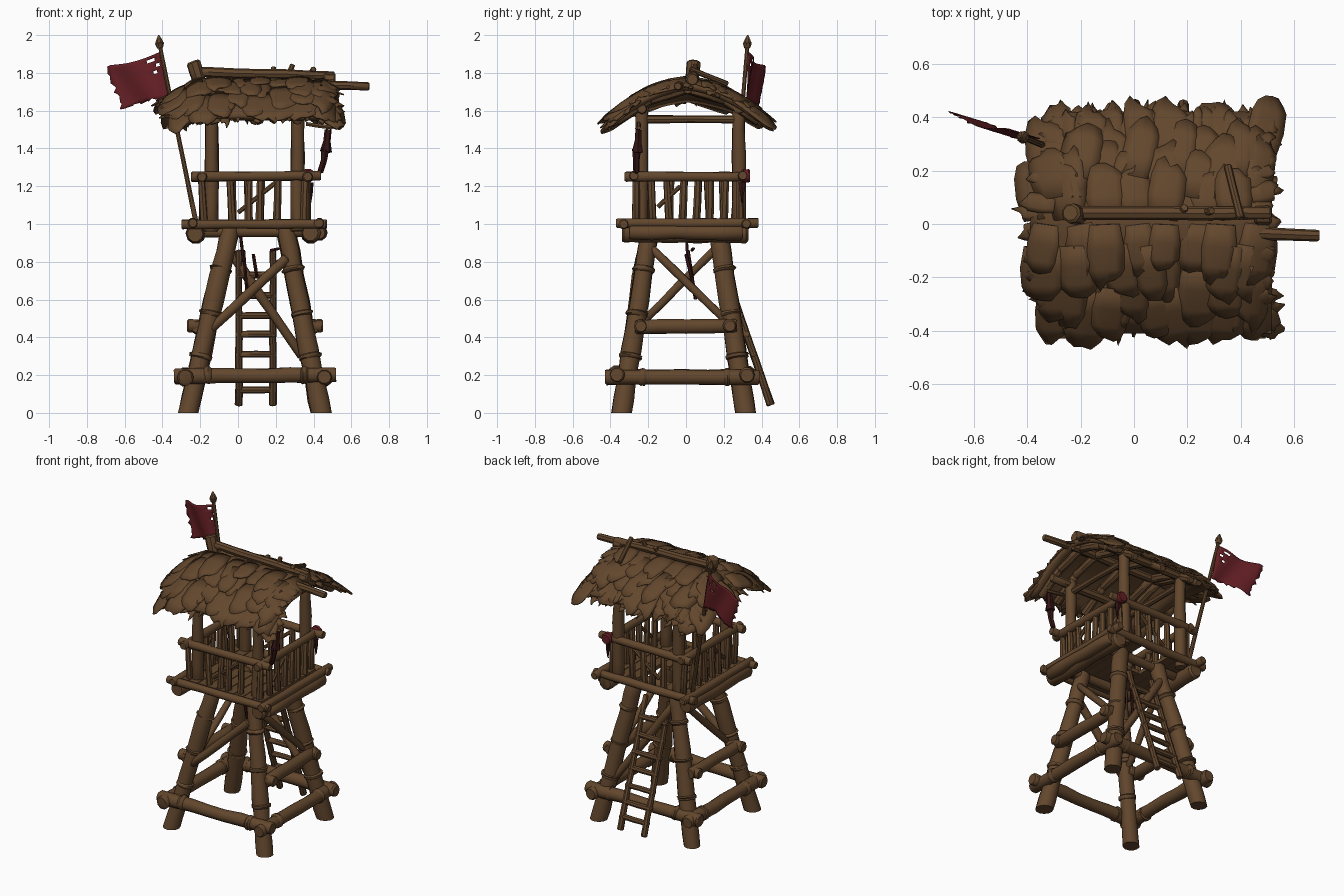
import bpy, bmesh, math, random
from mathutils import Vector

if "Cube" in bpy.data.objects:
    bpy.data.objects.remove(bpy.data.objects["Cube"])

random.seed(7)
R = random.uniform


def material(name, rgb):
    m = bpy.data.materials.new(name)
    m.diffuse_color = (*rgb, 1)
    m.use_nodes = True
    m.node_tree.nodes["Principled BSDF"].inputs["Base Color"].default_value = m.diffuse_color
    return m


WOOD = material("brown wood", (0.122, 0.062, 0.026))
THATCH = material("brown thatch", (0.122, 0.062, 0.026))
RED = material("red cloth", (0.122, 0.013, 0.017))
DARK = material("dark red cloth", (0.035, 0.007, 0.007))


def finish(bm, name, mat, thick=0, angle=40):
    bmesh.ops.recalc_face_normals(bm, faces=bm.faces)
    me = bpy.data.meshes.new(name)
    bm.to_mesh(me)
    bm.free()
    me.materials.append(mat)
    ob = bpy.data.objects.new(name, me)
    bpy.context.collection.objects.link(ob)
    bpy.ops.object.select_all(action='DESELECT')
    ob.select_set(True)
    bpy.context.view_layer.objects.active = ob
    bpy.ops.object.shade_smooth_by_angle(angle=math.radians(angle))
    if thick:
        mod = ob.modifiers.new("thickness", 'SOLIDIFY')
        mod.thickness = thick
        mod.offset = 0
    return ob


def log(bm, p, q, r0, r1=None, sides=10, rough=0.07):
    """Uneven round timber from p to q with bevelled ends."""
    p, q = Vector(p), Vector(q)
    r1 = r0 if r1 is None else r1
    d = q - p
    rot = d.to_track_quat('Z', 'Y')
    e = min(0.25, 0.25 * r0 / d.length)
    n = max(2, int(d.length / 0.12))
    ts = [0, e] + [i / n for i in range(1, n)] + [1 - e, 1]
    rings = []
    for t in ts:
        r = (r0 + (r1 - r0) * t) * (0.82 if t in (0, 1) else R(1 - rough, 1 + rough))
        off = Vector((R(-1, 1), R(-1, 1), 0)) * r0 * rough
        rings.append([bm.verts.new(p + d * t + rot @ (off + Vector((
            r * math.cos(math.tau * k / sides), r * math.sin(math.tau * k / sides), 0))))
            for k in range(sides)])
    for a, b in zip(rings, rings[1:]):
        for k in range(sides):
            j = (k + 1) % sides
            bm.faces.new((a[k], a[j], b[j], b[k]))
    bm.faces.new(rings[0][::-1])
    bm.faces.new(rings[-1])


def logs(name, items, mat=WOOD, ground=False, **kw):
    bm = bmesh.new()
    for it in items:
        log(bm, *it, **kw)
    if ground:  # saw the feet flat on the ground
        cut = bmesh.ops.bisect_plane(bm, geom=bm.verts[:] + bm.edges[:] + bm.faces[:],
                                     plane_co=(0, 0, 0), plane_no=(0, 0, 1), clear_inner=True)
        bmesh.ops.holes_fill(bm, edges=[e for e in bm.edges if e.is_boundary])
    return finish(bm, name, mat)


def mix(a, b, t):
    return Vector(a).lerp(Vector(b), t)


# Splayed legs with lashing bands
feet = [((x0, y0, 0), (x1, y1, 0.98)) for x0, x1 in ((-0.265, -0.04), (0.44, 0.25))
        for y0, y1 in ((-0.34, -0.19), (0.315, 0.17))]
logs("legs", [(mix(a, b, -0.06), b, 0.053, 0.05) for a, b in feet], ground=True, sides=12)
logs("leg_bands", [(mix(a, b, t), mix(a, b, t + 0.03), 0.059) for a, b in feet
                   for t in (0.29, 0.52, 0.76)], sides=12)

# Lower ring, side beams and diagonal braces
logs("lower_beams",
     [((-0.34, y, 0.195), (0.52, y, 0.2), 0.042) for y in (-0.365, 0.325)] +
     [((x, -0.43, 0.19), (x, 0.39, 0.19), 0.042) for x in (-0.28, 0.455)])
logs("beam_lashings",
     [((x, y, 0.2), (x + 0.04, y, 0.2), 0.048) for y in (-0.365, 0.325) for x in (-0.18, 0.33)] +
     [((x, y, 0.19), (x, y + 0.04, 0.19), 0.047) for x in (-0.28, 0.455) for y in (-0.25, 0.2)])
logs("side_beams", [((x, -0.27, 0.455), (x, 0.27, 0.46), 0.038) for x in (-0.215, 0.395)])
logs("side_beam_pegs", [((s, y, 0.46), (e, y, 0.46), 0.035) for s, e in ((-0.27, -0.15), (0.34, 0.45))
                        for y in (-0.24, 0.23)])
logs("braces", [((-0.15, -0.29, 0.44), (0.26, -0.24, 0.82), 0.026),
                ((-0.06, 0.2, 0.88), (0.34, 0.27, 0.3), 0.026),
                ((0.29, -0.18, 0.87), (0.35, 0.22, 0.48), 0.022),
                ((-0.08, 0.16, 0.87), (-0.15, -0.23, 0.48), 0.022)])

# Ladder leaning on the back
lo, hi = Vector((0, 0.45, 0.04)), Vector((0, 0.17, 0.86))
dx = Vector((0.09, 0, 0))
mid = Vector((0.095, 0, 0))
logs("ladder", [(lo + mid + dx * s, hi + mid + dx * s, 0.021, 0.017) for s in (-1, 1)] +
     [(mix(lo, hi, t) + mid - dx * 1.2, mix(lo, hi, t) + mid + dx * 1.2, 0.018)
      for t in (0.1, 0.21, 0.33, 0.46, 0.58, 0.71, 0.84)], sides=8)

# Platform frame and floor
logs("platform_beams",
     [((x, -0.34, 0.95), (x, 0.33, 0.95), 0.05) for x in (-0.225, 0.385)] +
     [((0.43, -0.3, 0.955), (0.43, 0.3, 0.955), 0.04)] +
     [((-0.3, y, 0.998), (0.47, y, 1.0), 0.026) for y in (-0.33, 0.32)] +
     [((x, -0.37, 1.005), (x, 0.385, 1.005), 0.026) for x in (-0.24, 0.43)] +
     [((-0.2, y, 0.96), (0.37, y, 0.96), 0.03) for y in (-0.19, 0.17)])
bm = bmesh.new()
for i in range(9):
    x, w = -0.2 + i * 0.069, 0.032
    y1 = 0.02 if 3 <= i <= 5 else 0.29
    for v in bmesh.ops.create_cube(bm, size=1)['verts']:
        v.co = Vector((x + v.co.x * 2 * w, (y1 - 0.3) / 2 + v.co.y * (y1 + 0.3),
                       1.0 + v.co.z * 0.025))
finish(bm, "floor_planks", WOOD)

# Upper posts, rails, balusters
PX, PY = (-0.14, 0.315), (-0.235, 0.28)
logs("posts", [((x, y, 0.96), (x, y, 1.64), 0.038, 0.034) for x in PX for y in PY])
logs("handrails",
     [((-0.25, y, 1.25), (0.44, y, 1.255), 0.027) for y in (-0.275, 0.3)] +
     [((x, -0.325, 1.25), (x, 0.33, 1.25), 0.027) for x in (-0.19, 0.37)])
bal = []
for y in (-0.265, 0.285):
    for x in (-0.18, -0.03, 0.055, 0.115, 0.205, 0.35):
        bal.append(((x, y, 1.0), (x + R(-.015, .015), y, 1.25), 0.022, 0.019))
    bal.append(((0.0, y, 1.06), (0.2, y, 1.22), 0.012))
for x in (-0.185, 0.365):
    for y in (-0.175, -0.09, -0.02, 0.055, 0.125, 0.2):
        bal.append(((x, y, 1.0), (x, y + R(-.015, .015), 1.25), 0.022, 0.019))
    bal.append(((x, -0.15, 1.09), (x, -0.03, 1.2), 0.012))
logs("balusters", bal, sides=7)

YC = 0.008  # ridge line


# Roof surface height
def H(x, y):
    v = abs(y - YC) / 0.45
    return 1.775 - 0.05 * v - 0.18 * v * v - 0.6 * max(0, -0.22 - x) - 0.45 * max(0, x - 0.44)


def left_edge(y):
    return -0.38 + 0.62 * (y - YC) ** 2


# Roof framing under the thatch
frame = [((x, -0.26, 1.555), (x, 0.3, 1.555), 0.021) for x in PX]
frame += [((-0.25, y, 1.61), (0.47, y, 1.61), 0.028) for y in PY]
for x in (-0.2, -0.14, 0.09, 0.315, 0.44):
    for s in (-1, 1):
        pts = [(x, YC + s * a, H(x, YC + s * a) - 0.06) for a in (0, 0.2, 0.38)]
        frame += [(a, b, 0.026) for a, b in zip(pts, pts[1:])]
frame.append(((-0.27, YC, 1.715), (0.5, YC, 1.715), 0.028))
logs("roof_frame", frame, sides=8)

# Thatch base sheet
bm = bmesh.new()
N = 16
grid = []
for j in range(N + 1):
    y = -0.4 + 0.81 * j / N
    L = left_edge(y)
    grid.append([bm.verts.new((x, y, H(x, y) - 0.02)) for x in
                 (L + (0.51 - L) * i / N for i in range(N + 1))])
for a, b in zip(grid, grid[1:]):
    for i in range(N):
        bm.faces.new((a[i], a[i + 1], b[i + 1], b[i]))
finish(bm, "thatch_base", THATCH, 0.035)


# Broad ragged leaves laid over the base
def leaf(bm, x, y, ang, length, width, lift, tip=0.16):
    d = Vector((math.cos(ang), math.sin(ang)))
    s = Vector((-d.y, d.x))
    rows = []
    peak = R(0.5, 3.5)
    for t, w in ((0, 0.8), (0.4, 1.0), (0.75, 0.95), (1, 0.75)):
        row = []
        for k in range(5):
            tt = t
            if t == 1:
                tt = 1.08 - tip * abs(k - peak) + (R(-0.05, 0.05) if k % 2 else R(-0.1, 0))
                tt = max(tt, 0.78)
            c = Vector((x, y)) + d * length * tt + s * width * w * (k / 4 - 0.5)
            bow = 0.007 * (1 - (k / 2 - 1) ** 2)
            row.append(bm.verts.new((c.x, c.y, H(c.x, c.y) + lift + bow + 0.01 * tt)))
        rows.append(row)
    for a, b in zip(rows, rows[1:]):
        for k in range(4):
            bm.faces.new((a[k], a[k + 1], b[k + 1], b[k]))


bm = bmesh.new()
for side in (-1, 1):
    for row in range(4):
        y = YC + side * (0.25 - row * 0.08)
        L = left_edge(y) + 0.06
        for i in range(8):
            x = L + (0.46 - L) * (i + R(-0.3, 0.3)) / 7
            leaf(bm, x, y, side * math.pi / 2 + R(-0.22, 0.22), R(0.17, 0.23),
                 R(0.11, 0.17), R(-0.012, 0.0), 0.08)
    # drooping eave fringes in two layers
    for i in range(22):
        x = -0.29 + 0.79 * i / 21
        leaf(bm, x, YC + side * 0.33, side * math.pi / 2 + R(-0.35, 0.35), R(0.08, 0.125),
             R(0.035, 0.07), R(-0.05, -0.02))
        leaf(bm, x, YC + side * 0.31, side * math.pi / 2 + R(-0.35, 0.35), R(0.08, 0.13),
             R(0.04, 0.07), R(-0.02, -0.005))
# gable end fringes
for i in range(20):
    y = -0.37 + 0.76 * i / 19
    leaf(bm, left_edge(y) + 0.08, y, math.pi + R(-0.3, 0.3), R(0.1, 0.15), R(0.05, 0.08), R(-0.03, 0))
    leaf(bm, 0.44, y, R(-0.35, 0.35), R(0.08, 0.13), R(0.04, 0.08), R(-0.03, 0))
finish(bm, "thatch_leaves", THATCH, 0.008, 40)

# Ridge log, stubs and loose poles on the roof
logs("ridge_poles", [((-0.25, 0.04, 1.805), (0.51, 0.04, 1.785), 0.026, 0.024),
                     ((-0.24, 0.04, 1.86), (-0.2, 0.03, 1.75), 0.036),
                     ((0.45, 0.03, 1.765), (0.515, 0.035, 1.765), 0.034),
                     ((0.18, 0.04, 1.77), (0.19, 0.06, 1.83), 0.014),
                     ((0.35, 0.22, 1.74), (0.4, 0.02, 1.82), 0.015),
                     ((0.26, 0.04, 1.77), (0.29, 0.05, 1.845), 0.014),
                     ((0.2, -0.02, 1.74), (0.695, -0.045, 1.73), 0.028, 0.022)], sides=8)

# Flag pole, finial and torn flag
logs("flag_pole", [((-0.225, 0.25, 1.02), (-0.415, 0.325, 1.95), 0.014, 0.011),
                   ((-0.412, 0.324, 1.93), (-0.416, 0.325, 1.96), 0.016, 0.026),
                   ((-0.416, 0.325, 1.955), (-0.42, 0.327, 2.0), 0.026, 0.004)], sides=8, rough=0.02)
bm = bmesh.new()
A, B = Vector((-0.405, 0.325, 1.915)), Vector((-0.695, 0.41, 1.84))
C, D = Vector((-0.362, 0.31, 1.67)), Vector((-0.615, 0.385, 1.60))
n = 14
g = []
for j in range(n + 1):
    row = []
    for i in range(n + 1):
        u, v = i / n, j / n
        c = A.lerp(B, u).lerp(C.lerp(D, u), v)
        c.y += 0.012 * math.sin(u * 8 + v * 2)
        c.z += 0.035 * math.sin(u * math.pi) * (v - 0.5)
        if i == n or j == n:
            c += Vector((R(-0.01, 0.012), 0, R(-0.012, 0.012)))
        row.append(bm.verts.new(c))
    g.append(row)
for j in range(n):
    for i in range(n):
        if (i, j) not in ((2, 1), (3, 1), (1, 3), (2, 5)):
            bm.faces.new((g[j][i], g[j][i + 1], g[j + 1][i + 1], g[j + 1][i]))
finish(bm, "flag", RED, 0.004)

# Hanging cloths, red rail wrap and ropes
logs("hanging_cloth", [((0.48, -0.25, 1.5), (0.465, -0.26, 1.38), 0.016, 0.028),
                       ((0.465, -0.26, 1.4), (0.435, -0.265, 1.27), 0.022, 0.014),
                       ((0.38, 0.3, 1.22), (0.38, 0.295, 1.11), 0.022, 0.004)],
     DARK, sides=6, rough=0.2)
logs("rail_wrap", [((0.37, 0.295, 1.255), (0.37, 0.34, 1.255), 0.038)], RED)
logs("cloth_pole", [((0.36, -0.25, 1.53), (0.5, -0.25, 1.51), 0.012)], sides=6)
logs("ropes", [((0.01, 0.0, 0.97), (0.03, 0.01, 0.8), 0.008), ((0.03, 0.01, 0.86), (0.05, 0.05, 0.6), 0.009),
               ((0.08, 0.0, 0.84), (0.1, 0.03, 0.72), 0.01), ((0.17, 0.03, 0.86), (0.22, 0.04, 0.87), 0.008)],
     DARK, sides=6)
